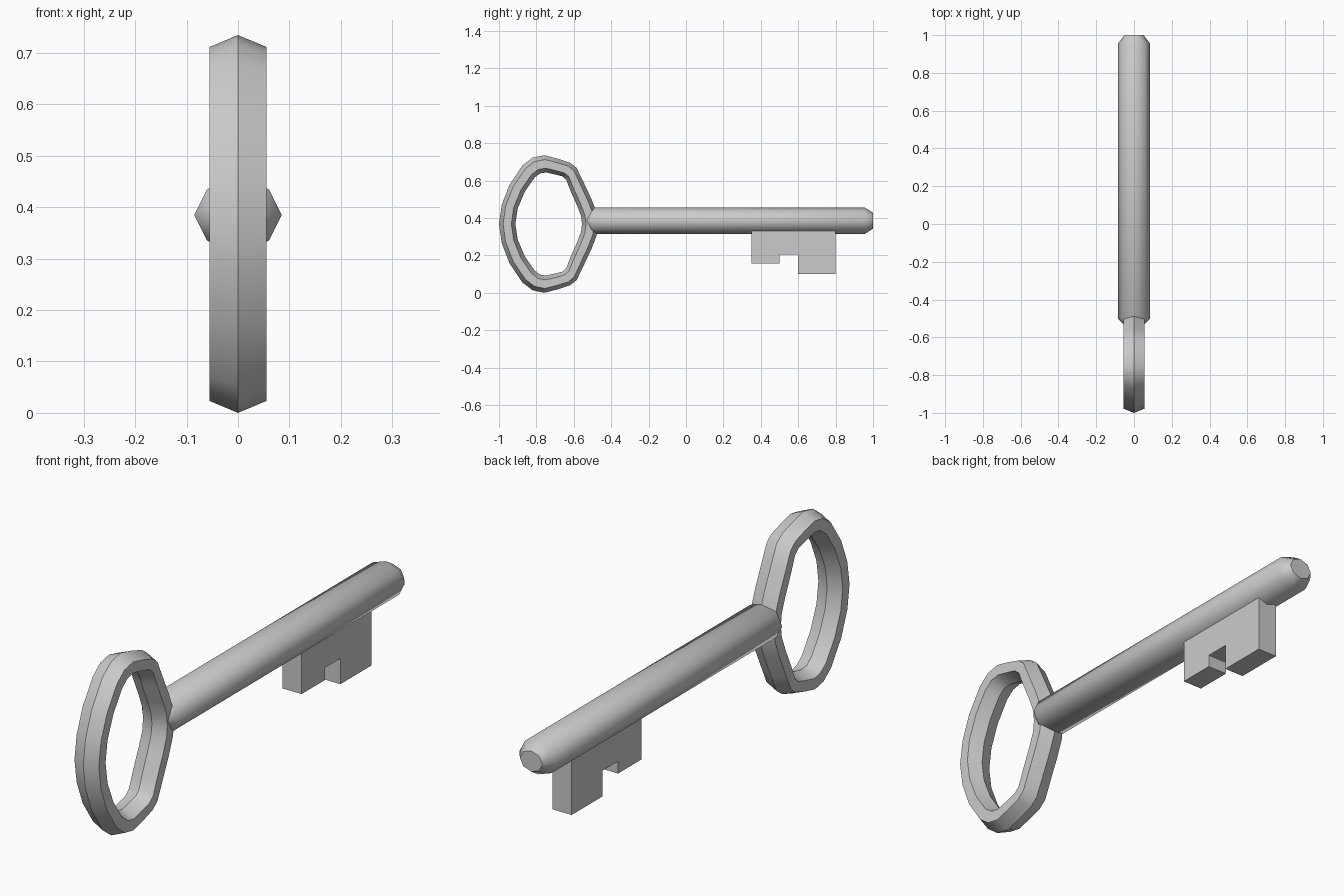
import bpy, math

if "Cube" in bpy.data.objects:
    bpy.data.objects.remove(bpy.data.objects["Cube"])


def make(name, verts, faces, smooth_deg=None):
    me = bpy.data.meshes.new(name)
    me.from_pydata(verts, [], faces)
    ob = bpy.data.objects.new(name, me)
    bpy.context.collection.objects.link(ob)
    bpy.ops.object.select_all(action='DESELECT')
    ob.select_set(True)
    bpy.context.view_layer.objects.active = ob
    bpy.ops.object.mode_set(mode='EDIT')
    bpy.ops.mesh.select_all(action='SELECT')
    bpy.ops.mesh.normals_make_consistent(inside=False)
    bpy.ops.object.mode_set(mode='OBJECT')
    if smooth_deg:
        bpy.ops.object.shade_smooth_by_angle(angle=math.radians(smooth_deg))
    return ob


def bridge(rings, n, closed=False):
    """Quads joining consecutive rings of n vertices."""
    pairs = rings if closed else rings - 1
    return [(r * n + i, r * n + (i + 1) % n,
             (r + 1) % rings * n + (i + 1) % n, (r + 1) % rings * n + i)
            for r in range(pairs) for i in range(n)]


# Bow: hexagonal section swept between outer and inner outlines (upper half, mirrored)
MID = 0.3675
outer = [(-1.0, MID), (-.985, .47), (-.945, .575), (-.875, .68), (-.82, .722),
         (-.757, .735), (-.69, .718), (-.62, .695), (-.585, .668), (-.552, .60),
         (-.505, .50), (-.478, .43), (-.47, MID)]
inner = [(-.912, MID), (-.90, .45), (-.862, .54), (-.81, .615), (-.78, .638),
         (-.747, .643), (-.70, .632), (-.66, .622), (-.64, .604), (-.62, .55),
         (-.582, .465), (-.561, .41), (-.556, MID)]


def full(half):
    return half + [(y, 2 * MID - z) for y, z in half[-2:0:-1]]


section = [(0, 0), (.055, .25), (.055, .75), (0, 1), (-.055, .75), (-.055, .25)]
outer, inner = full(outer), full(inner)
verts = [(x, a[0] + (b[0] - a[0]) * t, a[1] + (b[1] - a[1]) * t)
         for a, b in zip(outer, inner) for x, t in section]
make("bow", verts, bridge(len(outer), 6, closed=True), 35)

# Shaft: slightly flattened eight-sided rod with tapered ends
profile = [(.085, 0), (.06, .05), (0, .071), (-.06, .05),
           (-.085, 0), (-.06, -.05), (0, -.071), (.06, -.05)]
stations = [(-.535, .6), (-.5, 1), (.955, 1), (1.0, .6)]
verts = [(x * s, y, .385 + z * s) for y, s in stations for x, z in profile]
faces = bridge(4, 8) + [tuple(range(8)), tuple(range(24, 32))]
shaft = make("shaft", verts, faces, 56)
for p in shaft.data.polygons:
    if len(p.vertices) == 8:
        p.use_smooth = False

# Bit: notched plate under the shaft, extruded across x
outline = [(.35, .36), (.35, .155), (.5, .155), (.5, .205),
           (.6, .205), (.6, .10), (.8, .10), (.8, .36)]
n = len(outline)
verts = [(x, y, z) for x in (-.043, .043) for y, z in outline]
make("bit", verts, bridge(2, n) + [tuple(range(n)), tuple(range(n, 2 * n))])
